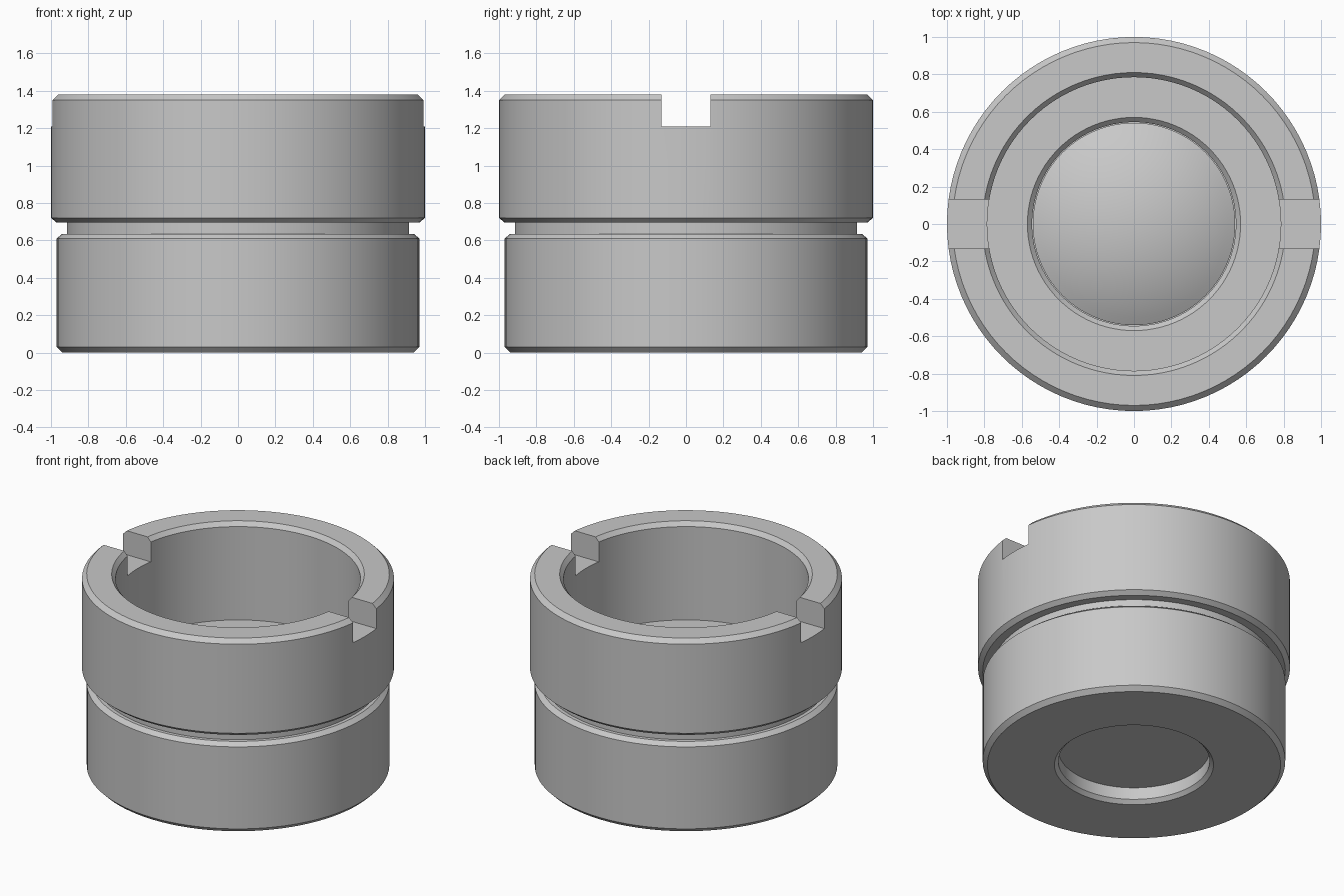
import bpy, bmesh, math

cube = bpy.data.objects.get("Cube")
if cube:
    bpy.data.objects.remove(cube)

SEGMENTS = 96


def make_material(name, colour):
    mat = bpy.data.materials.new(name)
    mat.use_nodes = True
    mat.diffuse_color = colour
    mat.node_tree.nodes["Principled BSDF"].inputs["Base Color"].default_value = colour
    return mat


grey = make_material("satin grey", (0.58, 0.58, 0.58, 1))


def add_object(name, bm):
    bmesh.ops.recalc_face_normals(bm, faces=bm.faces[:])
    mesh = bpy.data.meshes.new(name)
    bm.to_mesh(mesh)
    bm.free()
    mesh.materials.append(grey)
    obj = bpy.data.objects.new(name, mesh)
    bpy.context.collection.objects.link(obj)
    return obj


def lathe(name, profile, closed):
    """Spin (radius, height) points around the z axis."""
    bm = bmesh.new()
    verts = [bm.verts.new((r, 0, z)) for r, z in profile]
    pairs = list(zip(verts, verts[1:]))
    if closed:
        pairs.append((verts[-1], verts[0]))
    edges = [bm.edges.new(p) for p in pairs]
    bmesh.ops.spin(bm, geom=verts + edges, cent=(0, 0, 0), axis=(0, 0, 1),
                   angle=math.tau, steps=SEGMENTS, use_duplicate=False)
    bmesh.ops.remove_doubles(bm, verts=bm.verts[:], dist=0.0005)
    return add_object(name, bm)


def smooth(obj):
    bpy.ops.object.select_all(action="DESELECT")
    obj.select_set(True)
    bpy.context.view_layer.objects.active = obj
    bpy.ops.object.shade_smooth_by_angle(angle=math.radians(20))


# Threaded-style cell: outer wall with a groove, wide bore, lens seat
housing = lathe("housing", [
    (0.51, 0), (0.94, 0), (0.97, 0.03), (0.97, 0.61), (0.94, 0.635),
    (0.915, 0.635), (0.915, 0.695), (0.97, 0.695), (1, 0.72),
    (1, 1.35), (0.97, 1.38), (0.81, 1.38), (0.785, 1.35),
    (0.785, 0.69), (0.57, 0.69), (0.545, 0.665), (0.545, 0.11),
    (0.485, 0.11), (0.485, 0.025)], True)

# Spanner slot across the rim
bm = bmesh.new()
bmesh.ops.create_cube(bm, size=1)
bmesh.ops.scale(bm, vec=(2.4, 0.26, 0.4), verts=bm.verts[:])
bmesh.ops.translate(bm, vec=(0, 0, 1.41), verts=bm.verts[:])
cutter = add_object("slot_cutter", bm)
cutter.hide_render = True

slot = housing.modifiers.new("spanner slot", "BOOLEAN")
slot.operation = "DIFFERENCE"
slot.solver = "EXACT"
slot.object = cutter
bpy.context.view_layer.objects.active = housing
housing.select_set(True)
bpy.ops.object.modifier_apply(modifier=slot.name)
bpy.data.objects.remove(cutter)
smooth(housing)

# Lens: flat underside, straight edge and a domed top
LENS_R, DOME_R, APEX = 0.541, 1.08, 0.88
rim_angle = math.asin(LENS_R / DOME_R)
dome = []
for i in range(13):
    a = rim_angle * (1 - i / 12)
    dome.append((DOME_R * math.sin(a), APEX - DOME_R * (1 - math.cos(a))))
lens = lathe("lens", [(0, 0.112), (LENS_R, 0.112)] + dome, False)
smooth(lens)
